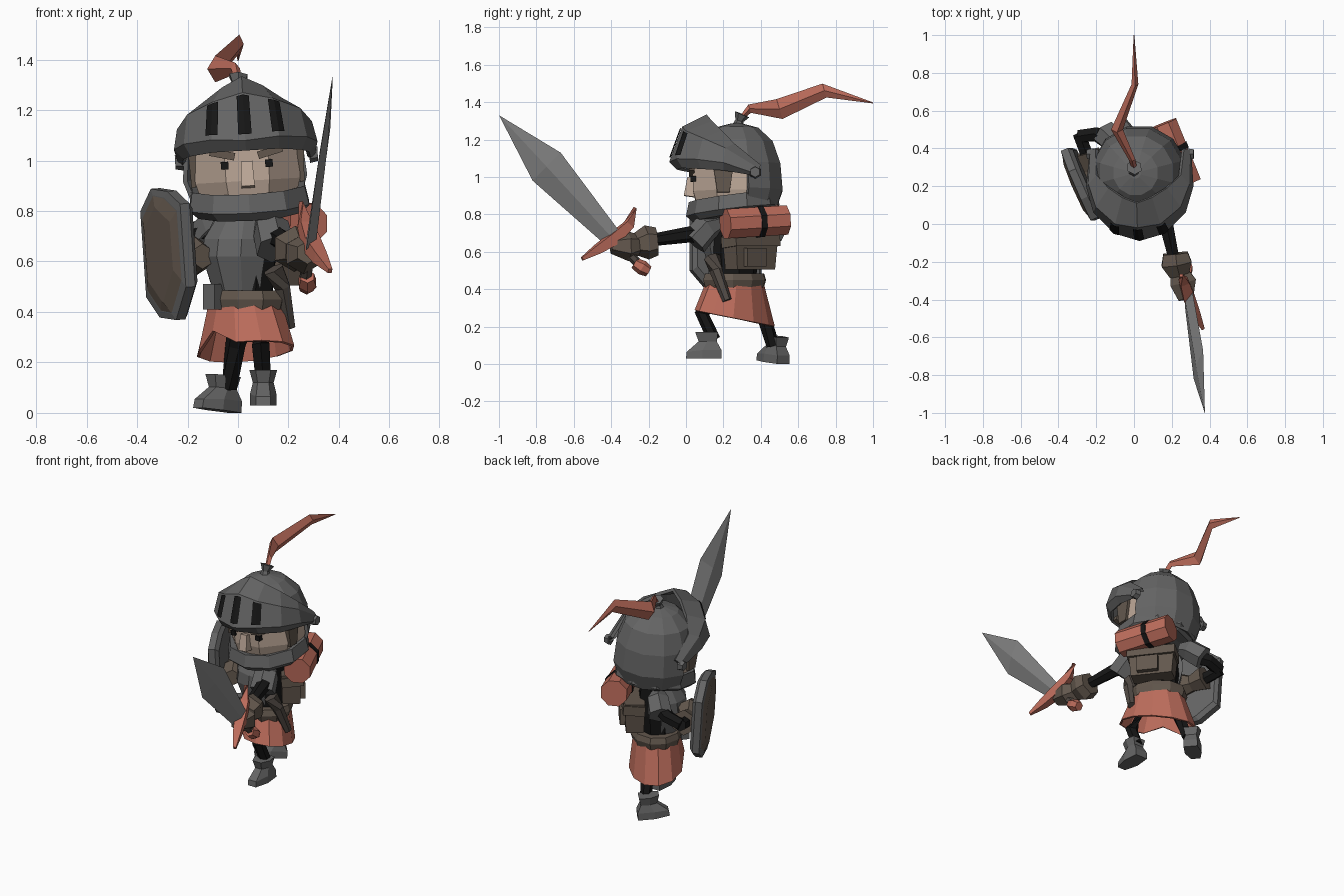
import bpy, bmesh
from math import sin, cos, pi, radians
from mathutils import Vector as V, Matrix as M

if "Cube" in bpy.data.objects:
    bpy.data.objects.remove(bpy.data.objects["Cube"])

MATS = {}
COL = dict(steel=(.13, .13, .13), blade=(.25, .25, .25), red=(.5, .15, .105), brown=(.125, .097, .075),
           skin=(.52, .40, .32), black=(.008, .008, .008), dark=(.085, .07, .06))
I = M.Identity(4)


def mesh(name, verts, faces, col, mat=I, thick=0):
    bm = bmesh.new()
    vs = [bm.verts.new(mat @ V(v)) for v in verts]
    for f in faces:
        bm.faces.new([vs[i] for i in f])
    bmesh.ops.recalc_face_normals(bm, faces=bm.faces[:])
    me = bpy.data.meshes.new(name)
    bm.to_mesh(me)
    bm.free()
    ob = bpy.data.objects.new(name, me)
    bpy.context.collection.objects.link(ob)
    if col not in MATS:
        MATS[col] = bpy.data.materials.new(col)
        MATS[col].diffuse_color = (*COL[col], 1)
    me.materials.append(MATS[col])
    if thick:
        ob.modifiers.new("thickness", 'SOLIDIFY').thickness = thick
    return ob


def loft(name, rings, col, mat=I, caps=True, closed=True, keep=None, thick=0):
    n = len(rings[0])
    verts = [V(p) for r in rings for p in r]
    faces = [(k*n+i, k*n+(i+1) % n, (k+1)*n+(i+1) % n, (k+1)*n+i)
             for k in range(len(rings)-1) for i in range(n if closed else n-1)]
    if caps:
        faces += [tuple(range(n)), tuple(range(len(verts)-n, len(verts)))]
    if keep:
        faces = [f for f in faces if keep(sum((verts[i] for i in f), V())/len(f))]
    return mesh(name, verts, faces, col, mat, thick)


def ring(cx, cy, z, rx, ry, n=8, tilt=0):
    return [V((cx+rx*cos(a), cy+ry*sin(a), z+tilt*sin(a))) for a in ((i+.5)*2*pi/n for i in range(n))]


def limb(name, pts, radii, col, n=6, mat=I):
    pts = [V(p) for p in pts]
    rings = []
    for i, (p, r) in enumerate(zip(pts, radii)):
        d = pts[min(i+1, len(pts)-1)] - pts[max(i-1, 0)]
        u = d.cross(V((0, 0, 1)) if abs(d.normalized().z) < .9 else V((0, 1, 0))).normalized()
        w = d.cross(u).normalized()
        rings.append([p + (u*cos(a)+w*sin(a))*r for a in ((k+.5)*2*pi/n for k in range(n))])
    return loft(name, rings, col, mat)


def box(name, c, s, col, mat=I, rot=(0, 0, 0), taper=1):
    m = mat @ M.Translation(c)
    for ang, ax in zip(rot, 'XYZ'):
        m = m @ M.Rotation(radians(ang), 4, ax)
    q = [(-1, -1), (1, -1), (1, 1), (-1, 1)]
    return loft(name, [[(x*s[0]/2*t, y*s[1]/2*t, z*s[2]/2) for x, y in q] for z, t in ((-1, taper), (1, 1))], col, m)


# Head: slightly rolled
H = M.Translation((.04, 0, .9)) @ M.Rotation(-.06, 4, 'Y') @ M.Translation((0, 0, -.9))
prof = [(1.287, .03), (1.263, .12), (1.19, .20), (1.07, .243), (.93, .255), (.83, .22)]
loft("helmet_dome", [ring(-.01, .27, z, r, r, 12) for z, r in prof], "steel", H, caps=False,
     keep=lambda c: c.z > 1.0 and (c.z > 1.12 or c.y > .1) or c.y > .3, thick=.02)
mesh("helmet_crown", ring(-.01, .27, 1.287, .03, .03, 12), [tuple(range(12))], "steel", H)
loft("chin_guard", [ring(0, .25, z, r, r, 10, .03) for z, r in
     ((.79, .15), (.79, .215), (.82, .25), (.895, .235), (.89, .2))], "steel", H)
loft("face", [ring(0, .25, z, r, r*1.02, 8) for z, r in ((.84, .2), (.92, .225), (1.09, .23))], "skin", H)
box("nose", (0, .025, .945), (.045, .05, .1), "skin", H, (-8, 0, 0), 1.2)
for s in (-1, 1):
    box("eye", (s*.088, .038, .985), (.03, .03, .03), "black", H)
    box("brow", (s*.095, .03, 1.03), (.1, .03, .03), "brown", H, (0, -s*14, 0))
    box("sideburn", (s*.215, .2, .98), (.03, .11, .15), "brown", H, (0, 0, 0), .6)
    limb("visor_pivot", [(s*.25, .37, 1.01), (s*.283, .37, 1.01)], [.035, .028], "steel", 6, H)

# Raised visor: columns from centre to the side pivot, mirrored
cols = [[(0, -.05, 1.04), (0, -.09, 1.08), (0, -.02, 1.27), (0, .11, 1.335)],
        [(.13, -.02, 1.04), (.135, -.05, 1.09), (.12, .0, 1.24), (.08, .14, 1.295)],
        [(.22, .08, 1.03), (.245, .06, 1.08), (.225, .09, 1.195), (.155, .19, 1.24)],
        [(.25, .2, 1.02), (.285, .2, 1.06), (.268, .21, 1.14), (.225, .26, 1.165)],
        [(.255, .38, .99), (.27, .38, 1.0), (.265, .39, 1.03), (.235, .4, 1.05)]]
full = [[V((-x, y, z)) for x, y, z in c] for c in cols[:0:-1]] + [[V(p) for p in c] for c in cols]
loft("visor", full, "steel", H, caps=False, closed=False, thick=.02)
for i in (3, 4, 5):
    strip = []
    for j in (i-1, i, i+1):
        lo, hi = (full[i][k].lerp(full[j][k], .2) for k in (1, 2))
        strip.append([lo.lerp(hi, t) + V(((i-4)*.002, -.008, .002)) for t in (.12, .95)])
    loft("visor_slot", strip, "black", H, caps=False, closed=False)

# Plume
limb("plume_socket", [(0, .28, 1.27), (0, .285, 1.30), (.002, .3, 1.335)], [.035, .022, .042], "steel")
loft("plume", [[(x+hx, y, z), (x, y-hz*.3, z+hz), (x-hx, y, z), (x, y+hz*.3, z-hz)] for x, y, z, hx, hz in
     ((0, .3, 1.32, .015, .015), (-.01, .34, 1.365, .018, .022), (-.09, .5, 1.363, .032, .053),
      (.005, .74, 1.462, .018, .037), (0, 1, 1.396, .002, .003))], "red")

# Torso, twisted to the side
T = M.Translation((.03, .26, 0)) @ M.Rotation(radians(-52), 4, 'Z')
loft("torso", [ring(0, 0, z, a, b) for z, a, b in ((.42, .12, .1), (.6, .14, .12), (.78, .12, .1))], "black", T)
half = [180+i*36 for i in range(6)]
loft("breastplate", [[(a*cos(radians(t)), b*sin(radians(t))-.02, z) for t in half] for z, a, b in
     ((.46, .11, .11), (.62, .15, .17), (.69, .15, .16), (.79, .11, .09))], "steel", T)
box("backpack", (0, .135, .6), (.29, .12, .19), "brown", T, (0, 0, 0), .88)
box("backpack_flap", (0, .14, .655), (.3, .13, .06), "brown", T, (6, 0, 0))
box("pack_pouch", (.02, .2, .57), (.13, .04, .1), "brown", T)

# Bedroll on the back
roll = [V((.28, .21, .75)), V((.15, .53, .77))]
limb("bedroll", roll, [.085, .085], "red", 8)
limb("bedroll_strap", [roll[0].lerp(roll[1], t) for t in (.52, .61)], [.09, .09], "black", 8)

# Belt, pouches, scabbard, skirt
loft("belt", [ring(0, .0, z, r+.015, r-.015, 10) for z, r in ((.41, .158), (.45, .17), (.485, .158))], "brown", T)
box("buckle_pouch", (-.1, .16, .46), (.06, .05, .1), "steel", I, (0, 0, -40))
limb("scabbard", [(.14, .14, .57), (.175, .16, .5), (.205, .22, .34)], [.045, .035, .025], "dark")
n = 12
top, low = [], []
for i in range(n):
    a = i*2*pi/n - pi/2
    top.append(T @ V((.162*cos(a), .14*sin(a), .44)))
    p = T @ V((.24*cos(a), .165*sin(a), 0))
    low.append((p.x, p.y, .245-.2*(p.y-.26) + (.06 if i == 0 else 0)))
loft("skirt", [top, low], "red", caps=False, thick=.012)


# Legs and boots
def boot(pos, yaw, tip):
    m = M.Translation(pos) @ M.Rotation(radians(yaw), 4, 'Z') @ M.Rotation(radians(tip), 4, 'X')
    sole = [(-.03, -.14), (.03, -.14), (.055, -.05), (.045, .055), (-.045, .055), (-.055, -.05)]
    loft("boot", [[(x*sx, y*sy, z + (y > -.1)*up) for x, y in sole] for z, sx, sy, up in
         ((0, .95, .98, 0), (.035, .95, .95, .01), (.09, .75, .5, 0), (.14, 1.0, .62, 0))], "steel", m)


boot((-.055, .485, .006), -50, -6)
boot((.1, .137, .03), 0, 0)
limb("back_leg", [(.02, .33, .4), (-.01, .41, .27), (-.035, .465, .1)], [.055, .04, .035], "black")
limb("front_leg", [(.08, .2, .4), (.09, .085, .27), (.1, .15, .13)], [.055, .04, .035], "black")

# Sword arm
limb("sword_pauldron", [(.1, .19, .76), (.13, .11, .73), (.15, .04, .65)], [.04, .075, .08], "steel")
limb("sword_arm", [(.14, .1, .7), (.17, 0, .69), (.215, -.2, .66)], [.05, .042, .032], "black")
limb("sword_cuff", [(.22, -.155, .655), (.225, -.21, .65), (.24, -.27, .64)], [.075, .092, .06], "brown")
limb("sword_hand", [(.235, -.24, .64), (.26, -.31, .63), (.275, -.4, .635)], [.05, .08, .045], "brown")
limb("sword_grip", [(.265, -.24, .52), (.285, -.38, .67)], [.025, .025], "dark")
limb("pommel", [(.27, -.2, .495), (.275, -.235, .515), (.275, -.275, .54)], [.03, .04, .03], "red")
limb("crossguard", [(.25, -.272, .835), (.265, -.305, .745), (.29, -.385, .67), (.325, -.47, .615), (.365, -.555, .562)],
     [.012, .034, .045, .034, .012], "red", 4)
rings = []
for up, lo, t in (((.31, -.36, .715), (.27, -.44, .645), .02), ((.366, -.67, 1.13), (.316, -.82, .98), .014),
                  ((.375, -1, 1.33), (.374, -.998, 1.327), .001)):
    u, l = V(up), V(lo)
    rings.append([u, (u+l)/2+V((t, 0, 0)), l, (u+l)/2-V((t, 0, 0))])
loft("sword_blade", rings, "blade")

# Shield arm
limb("shield_pauldron", [(-.06, .37, .77), (-.09, .42, .75), (-.15, .48, .69)], [.04, .07, .075], "steel")
limb("shield_upper_arm", [(-.11, .42, .72), (-.2, .475, .69), (-.29, .465, .66)], [.05, .042, .038], "black")
limb("shield_forearm", [(-.29, .475, .66), (-.24, .34, .62)], [.038, .038], "black")
limb("shield_glove", [(-.25, .38, .63), (-.22, .29, .62), (-.18, .22, .62), (-.14, .14, .62)],
     [.08, .055, .085, .05], "brown")

# Shield: long octagon with rim and shallow domed face
side, up, out = V((.40, -.92, 0)), V((-.07, 0, 1)), V((-.92, -.40, -.07))
S = M.Translation((-.268, .215, .63)) @ M((side, up, out)).transposed().to_4x4()


def oct_ring(k, d):
    return [(x-k*(1 if x > 0 else -1), y-k*(1 if y > 0 else -1), d) for x, y in
            ((.08, .25), (.2, .2), (.2, -.13), (.08, -.26), (-.08, -.25), (-.2, -.17), (-.2, .17), (-.08, .26))]


loft("shield_rim", [oct_ring(.02, -.03), oct_ring(0, -.01), oct_ring(0, .03), oct_ring(.025, .035)], "steel", S)
loft("shield_face", [oct_ring(.025, .034), oct_ring(.07, .05)], "brown", S)

for m in bpy.data.materials:
    if m.users and not m.is_grease_pencil:
        m.use_nodes = True
        m.node_tree.nodes["Principled BSDF"].inputs["Base Color"].default_value = m.diffuse_color
